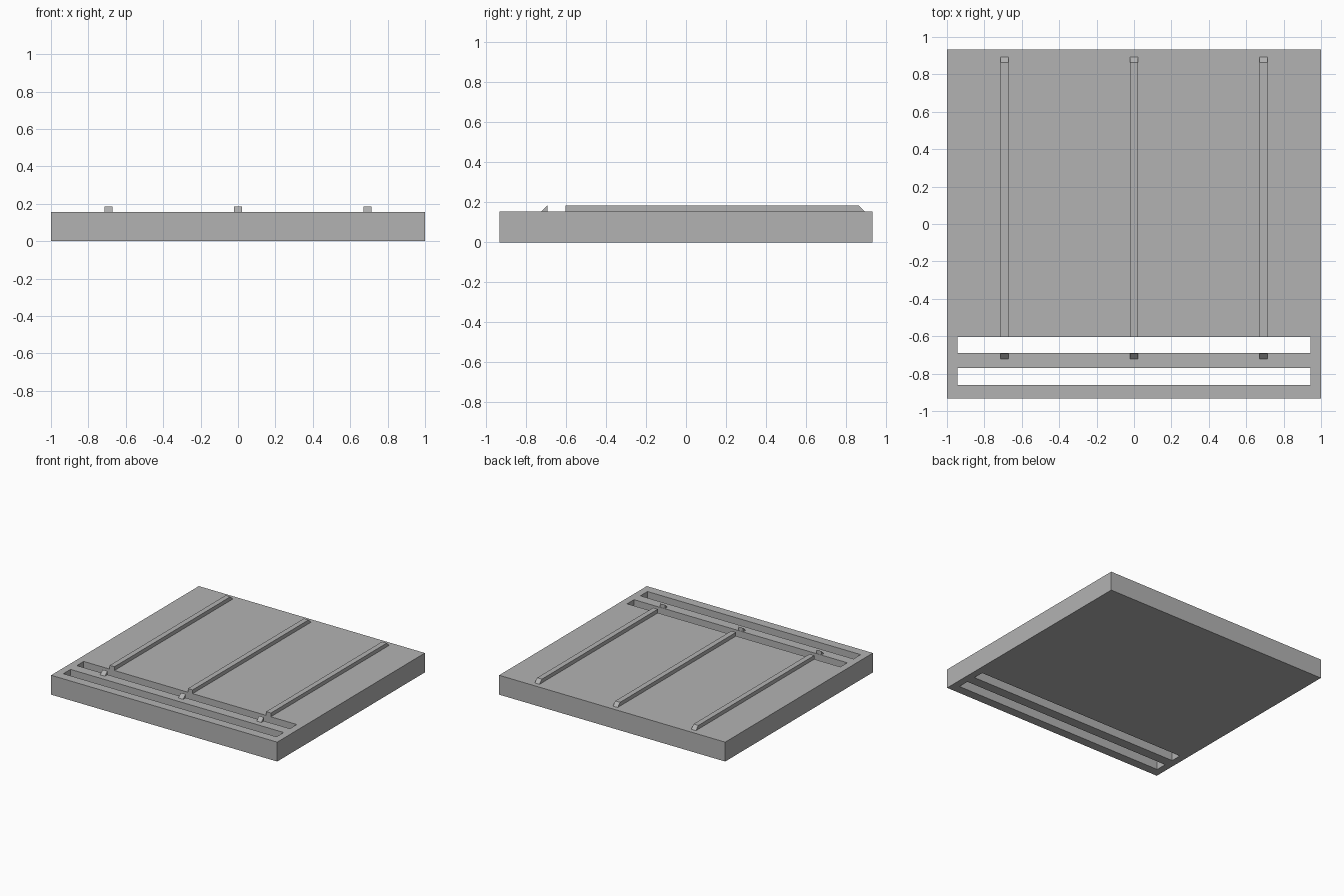
import bpy
import bmesh
from mathutils import Vector

cube = bpy.data.objects.get("Cube")
if cube:
    bpy.data.objects.remove(cube, do_unlink=True)

HALF_DEPTH = 0.933
THICK = 0.155
RIB_TOP = 0.185
RIB_WIDTH = 0.042
SLOT_X = 0.943
SLOTS = [(-0.86, -0.77), (-0.69, -0.603)]

grey = bpy.data.materials.new("plain grey")
grey.use_nodes = True
colour = (0.45, 0.45, 0.45, 1)
grey.diffuse_color = colour
grey.node_tree.nodes["Principled BSDF"].inputs["Base Color"].default_value = colour


def finish(name, bm):
    bmesh.ops.recalc_face_normals(bm, faces=bm.faces[:])
    mesh = bpy.data.meshes.new(name)
    bm.to_mesh(mesh)
    bm.free()
    mesh.materials.append(grey)
    obj = bpy.data.objects.new(name, mesh)
    bpy.context.collection.objects.link(obj)
    return obj


def extrude(bm, faces, offset):
    result = bmesh.ops.extrude_face_region(bm, geom=faces, use_keep_orig=True)
    verts = [g for g in result["geom"] if isinstance(g, bmesh.types.BMVert)]
    bmesh.ops.translate(bm, verts=verts, vec=Vector(offset))


# Slab with two through slots: a sheet of cells, leaving out the slots
xs = [-1, -SLOT_X, SLOT_X, 1]
ys = [-HALF_DEPTH] + [y for slot in SLOTS for y in slot] + [HALF_DEPTH]
bm = bmesh.new()
grid = [[bm.verts.new((x, y, 0)) for x in xs] for y in ys]
for j in range(len(ys) - 1):
    for i in range(len(xs) - 1):
        if i == 1 and (ys[j], ys[j + 1]) in SLOTS:
            continue
        bm.faces.new((grid[j][i], grid[j][i + 1], grid[j + 1][i + 1], grid[j + 1][i]))
extrude(bm, bm.faces[:], (0, 0, THICK))
finish("slab", bm)


# Raised strips: a side profile in y and z, extruded across x
def strip(name, x, profile):
    bm = bmesh.new()
    face = bm.faces.new([bm.verts.new((x - RIB_WIDTH / 2, y, z)) for y, z in profile])
    extrude(bm, [face], (RIB_WIDTH, 0, 0))
    finish(name, bm)


rib = [(-0.603, THICK), (-0.603, RIB_TOP), (0.863, RIB_TOP), (0.893, THICK)]
stop = [(-0.723, THICK), (-0.692, RIB_TOP), (-0.692, THICK)]
for side, x in (("right", -0.692), ("middle", 0), ("left", 0.692)):
    strip(side + "_rib", x, rib)
    strip(side + "_front_wedge", x, stop)
